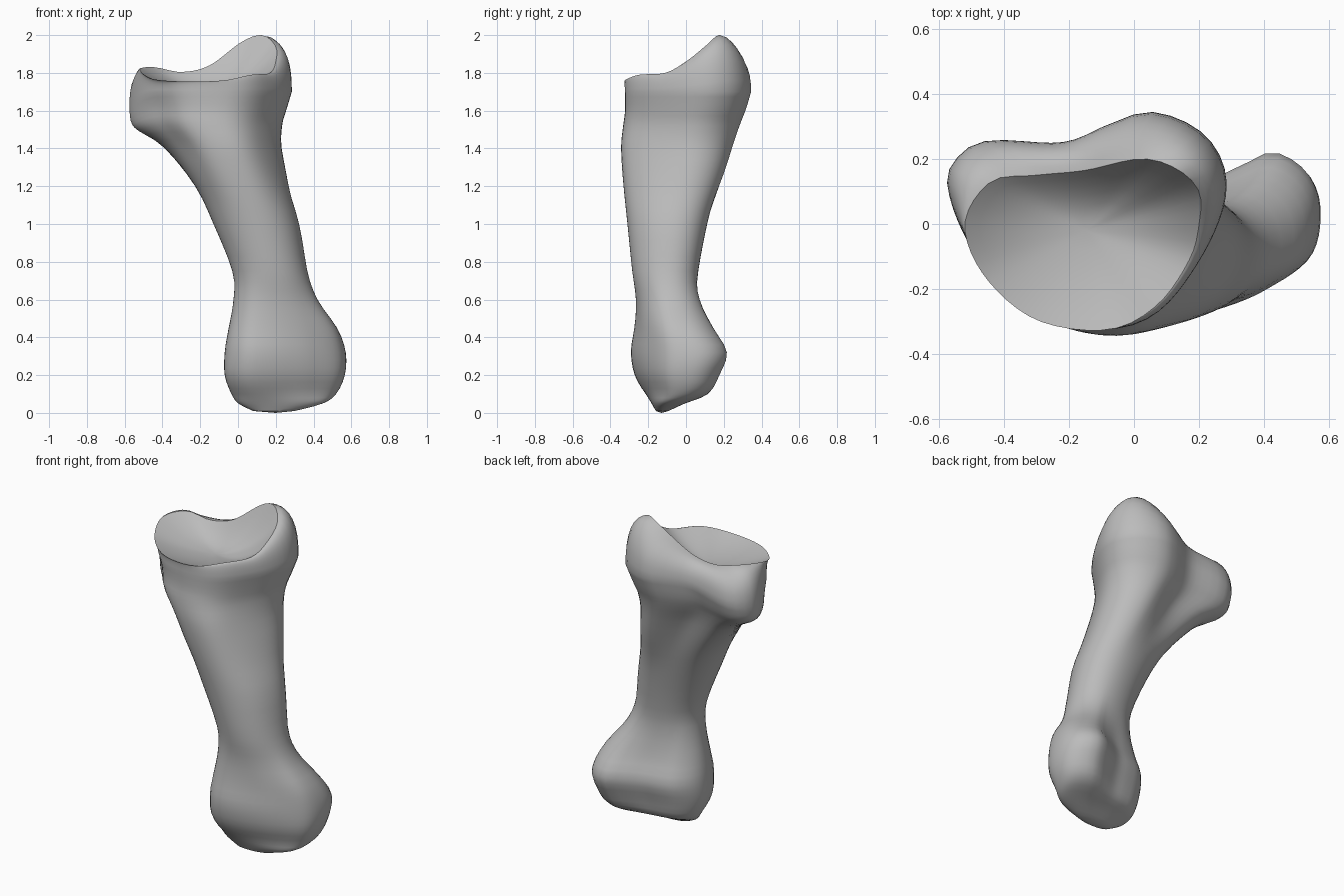
import bpy, bmesh
from math import sin, cos, pi, tau, atan2, hypot, radians
from mathutils import Vector

SIDES = 56

if "Cube" in bpy.data.objects:
    bpy.data.objects.remove(bpy.data.objects["Cube"])

# Girth of the bone: height, right, left, front, back
GIRTH = [
    (0.01, 0.08, 0.3, -0.16, -0.09), (0.05, 0.0, 0.45, -0.185, 0.0),
    (0.1, -0.035, 0.52, -0.215, 0.12), (0.2, -0.07, 0.565, -0.27, 0.18),
    (0.32, -0.07, 0.57, -0.29, 0.22), (0.45, -0.05, 0.525, -0.275, 0.15),
    (0.6, -0.025, 0.42, -0.27, 0.08), (0.75, -0.03, 0.36, -0.285, 0.06),
    (1.0, -0.13, 0.31, -0.31, 0.10), (1.2, -0.23, 0.25, -0.33, 0.16),
    (1.4, -0.39, 0.215, -0.345, 0.23), (1.52, -0.53, 0.225, -0.335, 0.28),
    (1.6, -0.57, 0.25, -0.325, 0.315), (1.7, -0.575, 0.28, -0.325, 0.345),
]
# Outline of the lower head, a slanted oval with a flattened back
HEAD = [
    (0.57, 0.05), (0.53, 0.16), (0.43, 0.22), (0.33, 0.18), (0.22, 0.13),
    (0.12, 0.11), (0.03, 0.08), (-0.04, 0.01), (-0.07, -0.08), (-0.05, -0.2),
    (0.03, -0.28), (0.12, -0.29), (0.25, -0.265), (0.4, -0.205), (0.54, -0.1),
]
# Outline of the flared upper end
CROWN = [
    (0.28, 0.07), (0.27, 0.2), (0.19, 0.3), (0.05, 0.35), (-0.08, 0.31),
    (-0.22, 0.255), (-0.45, 0.26), (-0.55, 0.2), (-0.575, 0.1), (-0.5, -0.13),
    (-0.32, -0.3), (-0.08, -0.33), (0.08, -0.27), (0.21, -0.1),
]
# Rim of the joint socket
RIM = [
    (0.2, 0.0, 1.86), (0.2, 0.1, 1.94), (0.13, 0.17, 2.0), (0.02, 0.2, 1.965),
    (-0.15, 0.165, 1.84), (-0.3, 0.15, 1.805), (-0.44, 0.13, 1.83), (-0.52, 0.0, 1.82),
    (-0.46, -0.16, 1.77), (-0.3, -0.295, 1.755), (-0.08, -0.325, 1.76),
    (0.07, -0.25, 1.79), (0.17, -0.11, 1.8),
]


def spline(points, steps, closed):
    """Sample a smooth curve through the points."""
    n = len(points)
    pick = (lambda i: points[i % n]) if closed else (lambda i: points[min(max(i, 0), n - 1)])
    result = []
    for i in range(n if closed else n - 1):
        for s in range(steps):
            t = s / steps
            result.append([
                b + t * (c - a + t * (2 * a - 5 * b + 4 * c - d + t * (3 * (b - c) + d - a))) / 2
                for a, b, c, d in zip(pick(i - 1), pick(i), pick(i + 1), pick(i + 2))])
    return result if closed else result + [points[-1]]


def around(points, centre, half):
    """Resample a closed outline at even angles, scaled to a unit box."""
    samples = []
    for p in spline(points, 12, True):
        x, y = (p[0] - centre[0]) / half[0], (p[1] - centre[1]) / half[1]
        samples.append((atan2(y, x) % tau, [hypot(x, y)] + p[2:]))
    samples.sort()
    first, last = samples[0], samples[-1]
    samples = [(last[0] - tau, last[1])] + samples + [(first[0] + tau, first[1])]
    result = []
    for k in range(SIDES):
        angle = tau * k / SIDES
        for (a, u), (b, v) in zip(samples, samples[1:]):
            if a <= angle <= b:
                f = (angle - a) / max(b - a, 1e-9)
                result.append([p + f * (q - p) for p, q in zip(u, v)])
                break
    return result


def box(points):
    xs, ys = [p[0] for p in points], [p[1] for p in points]
    return ((min(xs) + max(xs)) / 2, (min(ys) + max(ys)) / 2), \
           ((max(xs) - min(xs)) / 2, (max(ys) - min(ys)) / 2)


def ease(z, low, high):
    t = min(max((z - low) / (high - low), 0), 1)
    return t * t * (3 - 2 * t)


def bump(angle, degrees):
    """Swelling that fades away from one direction."""
    return max(cos(angle - radians(degrees)), 0) ** 4


head, crown = around(HEAD, *box(HEAD)), around(CROWN, *box(CROWN))
rings = []

# Lower head and shaft: full at the back left, hollowed under the front right flare
for z, x0, x1, y0, y1 in spline(GIRTH, 3, False):
    low = ease(z, -0.05, 0.15) * (1 - ease(z, 0.35, 0.8))
    high = ease(z, 0.95, 1.55)
    ridge = 0.17 * ease(z, 0.5, 0.9) * (1 - ease(z, 1.2, 1.6))
    hollow = 0.15 * ease(z, 1.2, 1.55) * (1 - 0.6 * ease(z, 1.6, 1.75))
    droop = 0.08 * ease(z, 1.4, 1.7)
    ring = []
    for k in range(SIDES):
        a = tau * k / SIDES
        r = 1 + low * (head[k][0] - 1) + high * (crown[k][0] - 1)
        r += ridge * bump(a, 45) - hollow * bump(a, 218)
        ring.append(Vector(((x0 + x1 + (x1 - x0) * r * cos(a)) / 2,
                            (y0 + y1 + (y1 - y0) * r * sin(a)) / 2,
                            z - droop * bump(a, 150))))
    rings.append(ring)

# Rounded shoulder rising to the socket rim
centre, half = box(CROWN)
rim = [Vector((centre[0] + half[0] * r * cos(tau * k / SIDES),
               centre[1] + half[1] * r * sin(tau * k / SIDES), z))
       for k, (r, z) in enumerate(around(RIM, centre, half))]
shoulder = rings[-1]
for i in range(1, 9):
    a = pi / 2 * i / 8
    ring = []
    for p, q in zip(shoulder, rim):
        v = p.lerp(q, (1 - cos(a)) ** 1.2)
        v.z = p.z + (q.z - p.z) * sin(a)
        ring.append(v)
    rings.append(ring)

# Hollow socket
floor = Vector((centre[0], centre[1] - 0.03, 1.7))
for f in (0.88, 0.74, 0.58, 0.4, 0.2):
    ring = []
    for q in rim:
        v = floor.lerp(q, f)
        v.z = floor.z + (q.z - floor.z) * f * f
        ring.append(v)
    rings.append(ring)

# Skin the rings and close both ends
bm = bmesh.new()
loops = [[bm.verts.new(p) for p in ring] for ring in rings]
for lower, upper in zip(loops, loops[1:]):
    for k in range(SIDES):
        n = (k + 1) % SIDES
        bm.faces.new((lower[k], lower[n], upper[n], upper[k]))
tip, pit = bm.verts.new((0.2, -0.13, 0)), bm.verts.new(floor)
for k in range(SIDES):
    n = (k + 1) % SIDES
    bm.faces.new((tip, loops[0][n], loops[0][k]))
    bm.faces.new((pit, loops[-1][k], loops[-1][n]))
bmesh.ops.recalc_face_normals(bm, faces=bm.faces)
mesh = bpy.data.meshes.new("bone")
bm.to_mesh(mesh)
bm.free()

bone = bpy.data.objects.new("bone", mesh)
bpy.context.collection.objects.link(bone)

# Plain grey surface
grey = bpy.data.materials.new("bone_grey")
grey.use_nodes = True
colour = (0.5, 0.5, 0.5, 1)
grey.diffuse_color = colour
grey.node_tree.nodes["Principled BSDF"].inputs["Base Color"].default_value = colour
mesh.materials.append(grey)

bpy.context.view_layer.objects.active = bone
bone.select_set(True)
bpy.ops.object.shade_smooth_by_angle(angle=pi / 5)
